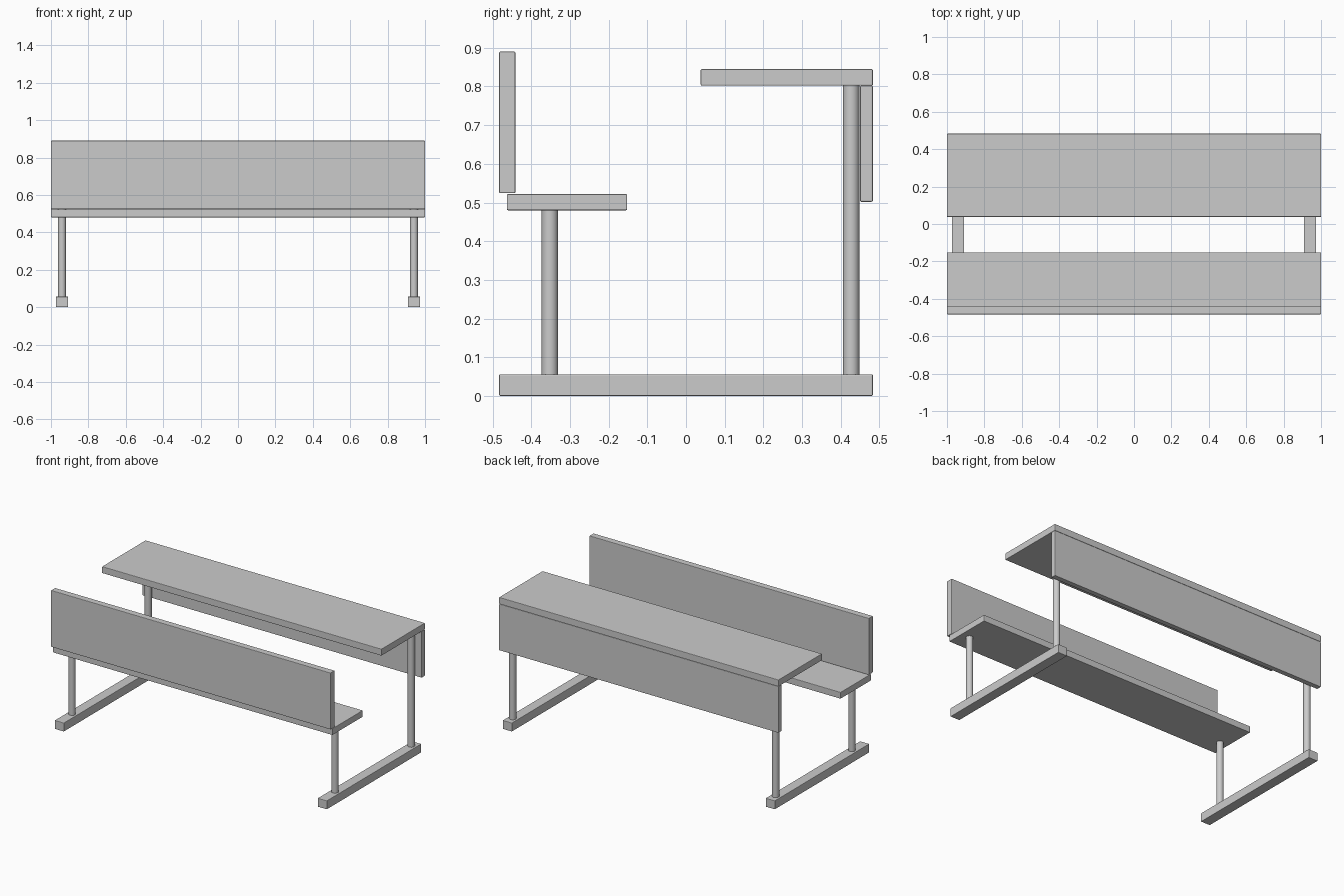
import bpy
import math

if "Cube" in bpy.data.objects:
    bpy.data.objects.remove(bpy.data.objects["Cube"])

# Single painted grey
grey = bpy.data.materials.new("light_grey")
grey.use_nodes = True
COLOR = (0.6, 0.6, 0.6, 1)
grey.diffuse_color = COLOR
grey.node_tree.nodes["Principled BSDF"].inputs["Base Color"].default_value = COLOR


def finish(obj, name):
    obj.name = name
    obj.data.materials.append(grey)


def board(name, x, y, z):
    """Softly edged box spanning the given (min, max) ranges."""
    spans = (x, y, z)
    bpy.ops.mesh.primitive_cube_add(size=1, location=[(a + b) / 2 for a, b in spans])
    obj = bpy.context.object
    obj.scale = [b - a for a, b in spans]
    bpy.ops.object.transform_apply(location=False, rotation=False, scale=True)
    bevel = obj.modifiers.new("soft_edges", "BEVEL")
    bevel.width = 0.003
    bevel.segments = 2
    finish(obj, name)


def post(name, x, y, bottom, top):
    """Round upright with a smooth side."""
    bpy.ops.mesh.primitive_cylinder_add(vertices=32, radius=0.021, depth=top - bottom,
                                        location=(x, y, (bottom + top) / 2))
    bpy.ops.object.shade_smooth_by_angle(angle=math.radians(35))
    finish(bpy.context.object, name)


# Full-width boards
FULL = (-1, 1)
board("seat", FULL, (-0.463, -0.152), (0.48, 0.522))
board("backrest", FULL, (-0.483, -0.441), (0.524, 0.89))
board("desk_top", FULL, (0.038, 0.483), (0.802, 0.845))
board("modesty_panel", FULL, (0.45, 0.483), (0.502, 0.802))

# Floor rails and uprights at each end
for side, s in (("left", 1), ("right", -1)):
    x = 0.941 * s
    board(side + "_floor_rail", (x - 0.033, x + 0.033), (-0.483, 0.483), (0, 0.056))
    post(side + "_seat_leg", x, -0.352, 0.054, 0.482)
    post(side + "_desk_leg", x, 0.427, 0.054, 0.804)
